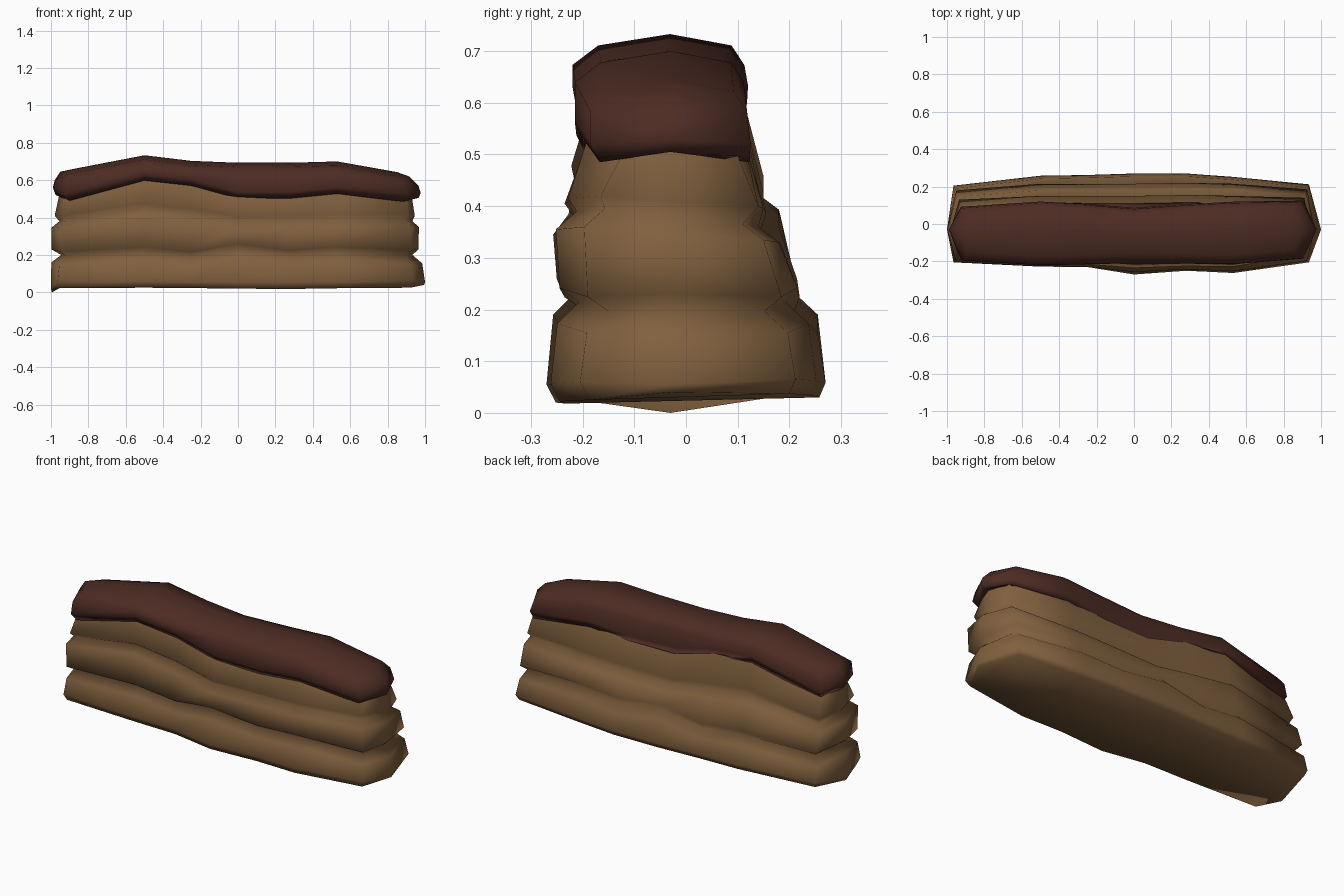
import bpy, bmesh


def material(name, rgb):
    m = bpy.data.materials.new(name)
    m.diffuse_color = (*rgb, 1)
    return m


BROWN = material("light brown", (0.22, 0.118, 0.049))
DARK = material("dark brown", (0.074, 0.0245, 0.017))

# lengthwise stations between the corners
MID = [-0.5, -0.25, 0.0, 0.28, 0.53]

# heights of the wavy grooves
LO = [0.022, 0.025, 0.023, 0.02, 0.018, 0.022, 0.025]
G1 = [0.19, 0.215, 0.19, 0.232, 0.197, 0.215, 0.197]
G2 = [0.385, 0.453, 0.42, 0.38, 0.383, 0.39, 0.395]
G3 = [0.49, 0.598, 0.57, 0.502, 0.502, 0.527, 0.485]
TOP = [0.658, 0.733, 0.703, 0.693, 0.693, 0.70, 0.643]

# front and back depth of each course
F1 = [-0.205, -0.228, -0.23, -0.27, -0.25, -0.262, -0.205]
B1 = [0.205, 0.258, 0.262, 0.27, 0.27, 0.252, 0.212]
F2 = [-0.198, -0.218, -0.22, -0.25, -0.235, -0.245, -0.19]
B2 = [0.18, 0.215, 0.215, 0.215, 0.22, 0.215, 0.185]
F3 = [-0.19, -0.222, -0.215, -0.235, -0.225, -0.228, -0.165]
B3 = [0.13, 0.15, 0.15, 0.15, 0.155, 0.15, 0.14]
FC = [-0.195, -0.22, -0.215, -0.21, -0.212, -0.215, -0.185]
BC = [0.085, 0.113, 0.10, 0.08, 0.10, 0.112, 0.118]


def row(height, dz, front, df, back, db, tips, corners, tip_z, back_dz=0.0):
    """One line round the wall: front points, back points and the two end tips."""
    xs = [corners[0]] + MID + [corners[1]]
    f = [(x, y + df, z + dz) for x, y, z in zip(xs, front, height)]
    b = [(x, y - db, z + dz + back_dz) for x, y, z in zip(xs, back, height)]
    left, right = (tips[0], -0.03, tip_z[0]), (tips[1], -0.03, tip_z[1])
    return [left] + f + [right] + b[::-1]


def shell(name, mat, rows, close_bottom=False, close_top=None):
    bm = bmesh.new()
    loops = [[bm.verts.new(p) for p in r] for r in rows]
    n = len(loops[0])
    for a, b in zip(loops, loops[1:]):
        for i in range(n):
            j = (i + 1) % n
            bm.faces.new((a[i], a[j], b[j], b[i]))
    k = n // 2
    if close_bottom:
        # flat base between front and back edges
        lo = loops[0]
        for i in range(k):
            q = [lo[i], lo[(n - i) % n], lo[n - i - 1], lo[i + 1]]
            bm.faces.new(list(dict.fromkeys(q)))
    if close_top:
        # crowned top: a ridge line between the front and back edges
        last = loops[-1]
        ridge = [last[0]] + [bm.verts.new((last[i].co.x,
                             (last[i].co.y + last[n - i].co.y) / 2 + 0.01, z))
                             for i, z in zip(range(1, k), close_top)] + [last[k]]
        for i in range(k):
            for q in ([last[i], last[i + 1], ridge[i + 1], ridge[i]],
                      [ridge[i], ridge[i + 1], last[n - i - 1], last[(n - i) % n]]):
                bm.faces.new(list(dict.fromkeys(q)))
    me = bpy.data.meshes.new(name)
    bm.to_mesh(me)
    bm.free()
    me.materials.append(mat)
    me.shade_smooth()
    ob = bpy.data.objects.new(name, me)
    bpy.context.collection.objects.link(ob)


OUT = (-0.95, 0.925)
INN = (-0.92, 0.90)

# three bulging courses in one skin; the back of the second groove sits lower
neck = row(G3, 0.012, F3, 0.04, B3, 0.04, (-0.955, 0.93), INN, (0.525, 0.505))
shell("stacked_courses", BROWN, [
    row(LO, 0.0, F1, 0.018, B1, 0.012, (-0.995, 0.995), (-0.955, 0.92), (0.0, 0.04), 0.012),
    row(LO, 0.035, F1, 0.0, B1, 0.0, (-1.0, 1.0), (-0.965, 0.935), (0.02, 0.055), 0.005),
    row(G1, -0.042, F1, 0.013, B1, 0.015, (-0.998, 0.985), (-0.955, 0.92), (0.16, 0.155)),
    row(G1, 0.0, F1, 0.055, B1, 0.06, (-0.945, 0.932), INN, (0.2, 0.2)),
    row(G1, 0.027, F2, 0.0, B2, 0.0, (-0.998, 0.965), OUT, (0.23, 0.23)),
    row(G2, -0.035, F2, -0.007, B2, 0.035, (-0.998, 0.967), OUT, (0.345, 0.35), -0.025),
    row(G2, 0.0, F2, 0.033, B2, 0.075, (-0.955, 0.932), INN, (0.38, 0.38), -0.03),
    row(G2, 0.025, F3, 0.0, B3, 0.0, (-0.98, 0.945), (-0.935, 0.91), (0.41, 0.41), -0.02),
    neck,
], close_bottom=True)

# dark cap
shell("cap", DARK, [
    neck,
    row(G3, 0.0, FC, 0.018, BC, -0.005, (-0.975, 0.965), (-0.90, 0.88), (0.52, 0.505)),
    row(G3, 0.035, FC, 0.0, BC, -0.007, (-0.99, 0.977), (-0.925, 0.905), (0.56, 0.53)),
    row(TOP, -0.06, FC, 0.0, BC, 0.0, (-0.98, 0.965), (-0.915, 0.885), (0.60, 0.57)),
    row(TOP, -0.022, FC, 0.05, BC, 0.025, (-0.95, 0.915), (-0.89, 0.85), (0.645, 0.62)),
], close_top=TOP)
